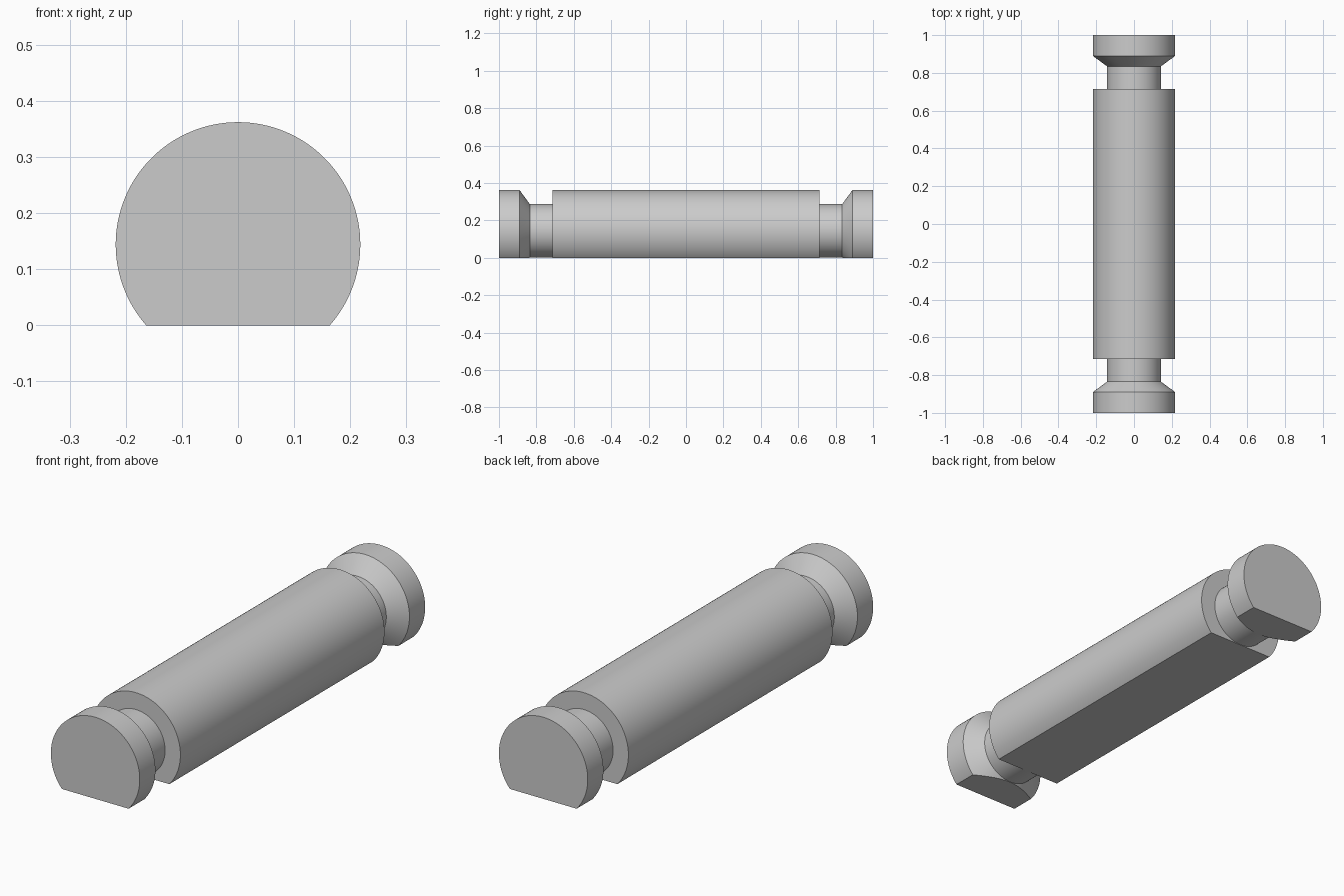
import bpy
import bmesh
import math

cube = bpy.data.objects.get("Cube")
if cube:
    bpy.data.objects.remove(cube, do_unlink=True)

SEGMENTS = 128
AXIS_Z = 0.144          # height of the pin's axis above its flat
OUTER, NECK = 0.218, 0.143

# Half profile (distance along y, radius), mirrored to the other end
half = [(0.715, OUTER), (0.715, NECK), (0.835, NECK), (0.89, OUTER), (1.0, OUTER)]
profile = [(-y, r) for y, r in reversed(half)] + half

grey = bpy.data.materials.new("plain grey")
grey.use_nodes = True
colour = (0.6, 0.6, 0.6, 1.0)
grey.diffuse_color = colour
grey.node_tree.nodes["Principled BSDF"].inputs["Base Color"].default_value = colour


def ring(bm, y, radius):
    """One circle of vertices around the pin's axis."""
    angles = [2 * math.pi * i / SEGMENTS for i in range(SEGMENTS)]
    return [bm.verts.new((radius * math.cos(a), y, AXIS_Z + radius * math.sin(a)))
            for a in angles]


# Turned body, grooves and tapered end collars
bm = bmesh.new()
rings = [ring(bm, y, r) for y, r in profile]
for a, b in zip(rings, rings[1:]):
    for i in range(SEGMENTS):
        j = (i + 1) % SEGMENTS
        bm.faces.new((a[i], a[j], b[j], b[i]))
bm.faces.new(rings[0])
bm.faces.new(rings[-1])

# Flat underside, cut along the whole length and closed again
bmesh.ops.bisect_plane(bm, geom=bm.verts[:] + bm.edges[:] + bm.faces[:],
                       plane_co=(0, 0, 0), plane_no=(0, 0, 1), clear_inner=True)
bmesh.ops.holes_fill(bm, edges=[e for e in bm.edges if e.is_boundary], sides=0)
bmesh.ops.recalc_face_normals(bm, faces=bm.faces[:])

mesh = bpy.data.meshes.new("grooved_pin")
bm.to_mesh(mesh)
bm.free()
mesh.materials.append(grey)
pin = bpy.data.objects.new("grooved_pin", mesh)
bpy.context.collection.objects.link(pin)

# Smooth round surfaces with sharp rims
bpy.ops.object.select_all(action="DESELECT")
pin.select_set(True)
bpy.context.view_layer.objects.active = pin
bpy.ops.object.shade_smooth_by_angle(angle=math.radians(30))
